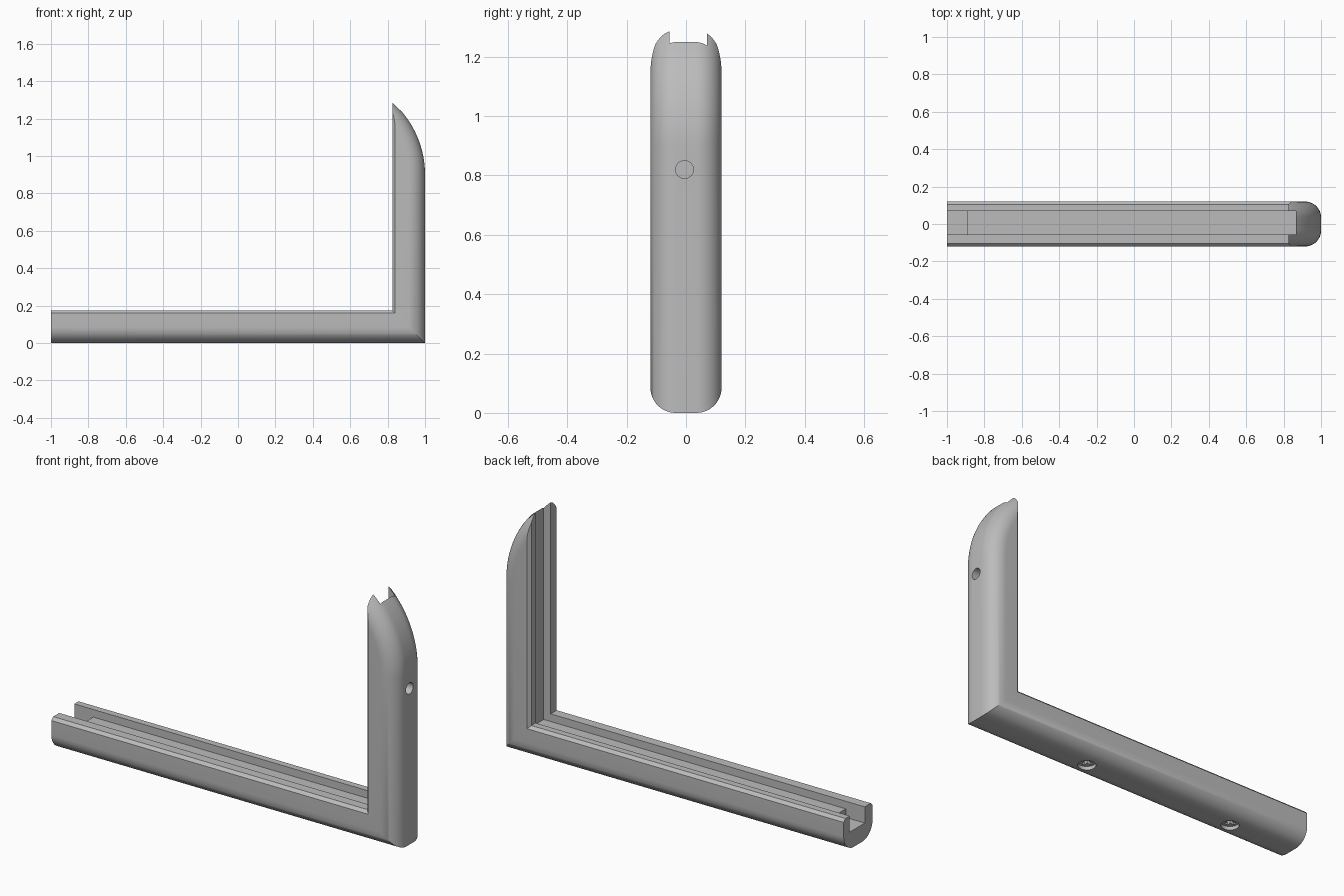
import bpy, bmesh, math
from mathutils import Matrix

if "Cube" in bpy.data.objects:
    bpy.data.objects.remove(bpy.data.objects["Cube"])

grey = bpy.data.materials.new("plain grey")
grey.diffuse_color = (0.5, 0.5, 0.5, 1)
grey.use_nodes = True
grey.node_tree.nodes["Principled BSDF"].inputs["Base Color"].default_value = grey.diffuse_color


def add_object(name, bm):
    bmesh.ops.recalc_face_normals(bm, faces=bm.faces)
    mesh = bpy.data.meshes.new(name)
    bm.to_mesh(mesh)
    bm.free()
    ob = bpy.data.objects.new(name, mesh)
    bpy.context.collection.objects.link(ob)
    mesh.materials.append(grey)
    return ob


def sweep(name, profile, path):
    """Sweep (y, depth) points; path(depth) gives the (x, z) stations."""
    bm = bmesh.new()
    lines = [[bm.verts.new((x, y, z)) for x, z in path(d)] for y, d in profile]
    for a, b in zip(lines, lines[1:] + lines[:1]):
        for i in range(len(a) - 1):
            bm.faces.new((a[i], a[i + 1], b[i + 1], b[i]))
    bm.faces.new([l[0] for l in lines])
    bm.faces.new([l[-1] for l in lines])
    return add_object(name, bm)


def box(name, lo, hi):
    bm = bmesh.new()
    bmesh.ops.create_cube(bm, size=1)
    for v in bm.verts:
        v.co = [(a + b) / 2 + c * (b - a) for a, b, c in zip(lo, hi, v.co)]
    return add_object(name, bm)


def rod(name, centre, radius, length, axis):
    bm = bmesh.new()
    turn = Matrix.Rotation(math.pi / 2, 4, 'Y') if axis == 'X' else Matrix()
    bmesh.ops.create_cone(bm, cap_ends=True, segments=32, radius1=radius, radius2=radius,
                          depth=length, matrix=Matrix.Translation(centre) @ turn)
    return add_object(name, bm)


# Outer shell: rounded section along the bar, up the post and over the curved tip
R, BEND_Z, HALF, ROUND = 0.52, 0.9, 0.12, 0.085


def shell_path(d):
    pts = [(-1, d), (1 - d, d)]
    for i in range(25):
        a = math.radians(52) * i / 24
        pts.append((1 - R + (R - d) * math.cos(a), BEND_Z + (R - d) * math.sin(a)))
    return pts


corner = [(HALF - ROUND + ROUND * math.cos(t), ROUND - ROUND * math.sin(t))
          for t in (math.pi / 2 * i / 12 for i in range(13))]
half = [(HALF, 0.2)] + corner
bracket = sweep("angled_rail", half + [(-y, d) for y, d in reversed(half)], shell_path)

# Cutter for the inner side: chamfered lips and the long groove
inner = [(-0.14, 0.14), (-0.105, 0.175), (-0.055, 0.175), (-0.055, 0.135), (0.07, 0.135),
         (0.07, 0.175), (0.105, 0.175), (0.14, 0.14), (0.14, 0.6), (-0.14, 0.6)]
cutters = [sweep("inner_cutter", inner,
                 lambda d: [(-1.1, d), (1 - d, d), (1 - d, 1.6)])]

# Deeper slot at the open end
cutters.append(box("end_slot_cutter", (-1.1, -0.055, 0.09), (-0.89, 0.07, 0.3)))

# Blind hole in the post
cutters.append(rod("post_hole_cutter", (1, -0.005, 0.82), 0.03, 0.16, 'X'))

# Round pockets with cross recesses under the bar
for x in (0.30, -0.61):
    cutters.append(rod("pocket_cutter", (x, 0, 0), 0.045, 0.04, 'Z'))
    cutters.append(box("cross_cutter", (x - 0.03, -0.009, 0.01), (x + 0.03, 0.009, 0.045)))
    cutters.append(box("cross_cutter", (x - 0.009, -0.03, 0.01), (x + 0.009, 0.03, 0.045)))

bpy.context.view_layer.objects.active = bracket
for c in cutters:
    m = bracket.modifiers.new("cut", 'BOOLEAN')
    m.operation, m.solver, m.object = 'DIFFERENCE', 'EXACT', c
    bpy.ops.object.modifier_apply(modifier=m.name)
    bpy.data.objects.remove(c)

bpy.ops.object.select_all(action='DESELECT')
bracket.select_set(True)
bpy.ops.object.shade_smooth_by_angle(angle=math.radians(30))
